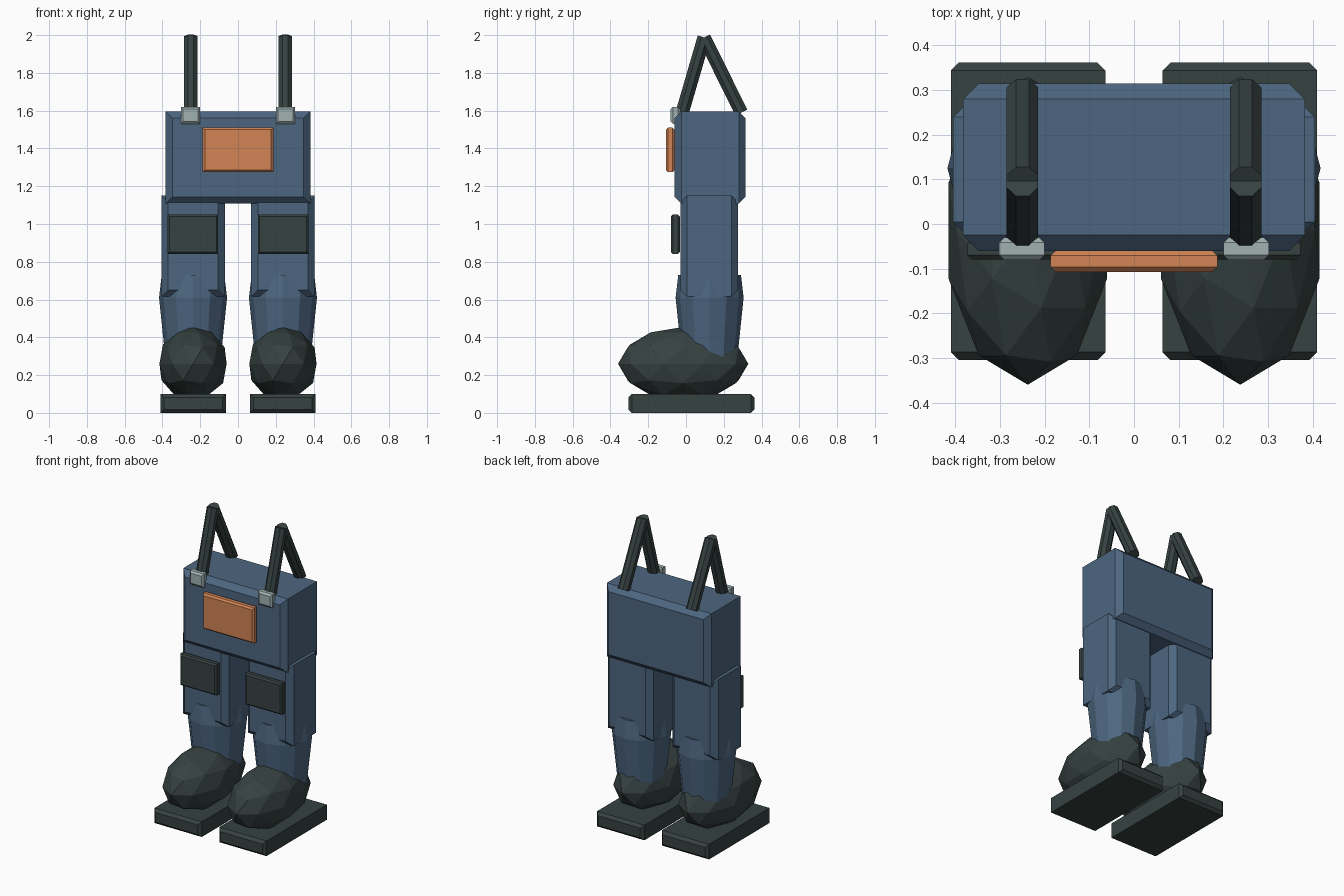
import bpy, bmesh, math
from mathutils import Vector, Matrix

cube = bpy.data.objects.get("Cube")
if cube:
    bpy.data.objects.remove(cube, do_unlink=True)


def material(name, rgb):
    mat = bpy.data.materials.new(name)
    mat.use_nodes = True
    mat.diffuse_color = (*rgb, 1)
    mat.node_tree.nodes["Principled BSDF"].inputs["Base Color"].default_value = (*rgb, 1)
    return mat


DENIM = material("denim blue", (0.073, 0.133, 0.215))
RUBBER = material("dark rubber", (0.037, 0.054, 0.053))
ORANGE = material("orange patch", (0.64, 0.23, 0.09))
METAL = material("pale metal", (0.35, 0.44, 0.44))


def finish(name, bm, mat):
    bmesh.ops.recalc_face_normals(bm, faces=bm.faces[:])
    mesh = bpy.data.meshes.new(name)
    bm.to_mesh(mesh)
    bm.free()
    mesh.materials.append(mat)
    obj = bpy.data.objects.new(name, mesh)
    bpy.context.collection.objects.link(obj)
    return obj


def loft(name, rings, mat):
    """Skin a list of matching vertex rings and cap both ends."""
    bm = bmesh.new()
    rows = [[bm.verts.new(p) for p in ring] for ring in rings]
    n = len(rows[0])
    for a, b in zip(rows, rows[1:]):
        for i in range(n):
            j = (i + 1) % n
            bm.faces.new((a[i], a[j], b[j], b[i]))
    bm.faces.new(rows[0])
    bm.faces.new(rows[-1])
    return finish(name, bm, mat)


def panel(name, x, y, z, chamfer, mat):
    """Box whose front and back faces have chamfered rims."""
    def ring(depth, inset):
        x0, x1, z0, z1 = x[0] + inset, x[1] - inset, z[0] + inset, z[1] - inset
        return [(x0, depth, z0), (x1, depth, z0), (x1, depth, z1), (x0, depth, z1)]
    return loft(name, [ring(y[0], chamfer), ring(y[0] + chamfer, 0),
                       ring(y[1] - chamfer, 0), ring(y[1], chamfer)], mat)


def lathe(name, centre, profile, sides, mat):
    rings = []
    for r, z in profile:
        angles = [math.tau * i / sides for i in range(sides)]
        rings.append([(centre[0] + r * math.cos(a), centre[1] + r * math.sin(a), z)
                      for a in angles])
    return loft(name, rings, mat)


def tube(name, start, end, radius, mat):
    """Eight-sided rod with flats facing sideways."""
    start, end = Vector(start), Vector(end)
    across = Vector((1, 0, 0))
    other = (end - start).normalized().cross(across)
    rings = []
    for p in (start, end):
        angles = [math.tau * (i + 0.5) / 8 for i in range(8)]
        rings.append([p + radius * (math.cos(a) * across + math.sin(a) * other)
                      for a in angles])
    return loft(name, rings, mat)


def ellipsoid(name, centre, radii, mat):
    bm = bmesh.new()
    bmesh.ops.create_icosphere(bm, subdivisions=2, radius=1,
                               matrix=Matrix.LocRotScale(Vector(centre), None, Vector(radii)))
    return finish(name, bm, mat)


# Bib and its pocket patch
panel("bib_body", (-0.383, 0.383), (-0.06, 0.315), (1.108, 1.595), 0.035, DENIM)
panel("bib_patch", (-0.187, 0.187), (-0.107, -0.06), (1.275, 1.51), 0.011, ORANGE)

for side, s in (("left", 1), ("right", -1)):
    def span(a, b):
        return tuple(sorted((s * a, s * b)))

    # Leg, knee pad and flared cuff
    panel(side + "_thigh", span(0.07, 0.405), (-0.03, 0.275), (0.615, 1.15), 0.035, DENIM)
    panel(side + "_knee_pad", span(0.105, 0.373), (-0.08, -0.033), (0.842, 1.05), 0.01, RUBBER)
    lathe(side + "_cuff", (s * 0.238, 0.125),
          [(0.14, 0.22), (0.153, 0.35), (0.18, 0.61), (0.166, 0.73)], 12, DENIM)

    # Boot and sole
    ellipsoid(side + "_boot", (s * 0.238, -0.015, 0.26), (0.187, 0.345, 0.195), RUBBER)
    panel(side + "_sole", span(0.064, 0.41), (-0.305, 0.362), (0, 0.1), 0.018, RUBBER)

    # Shoulder strap and clasp
    top = (s * 0.25, 0.096, 1.988)
    tube(side + "_front_strap", (s * 0.25, -0.02, 1.59), top, 0.038, RUBBER)
    tube(side + "_back_strap", (s * 0.25, 0.293, 1.59), top, 0.038, RUBBER)
    panel(side + "_clasp", span(0.2, 0.302), (-0.081, -0.03), (1.53, 1.62), 0.012, METAL)
